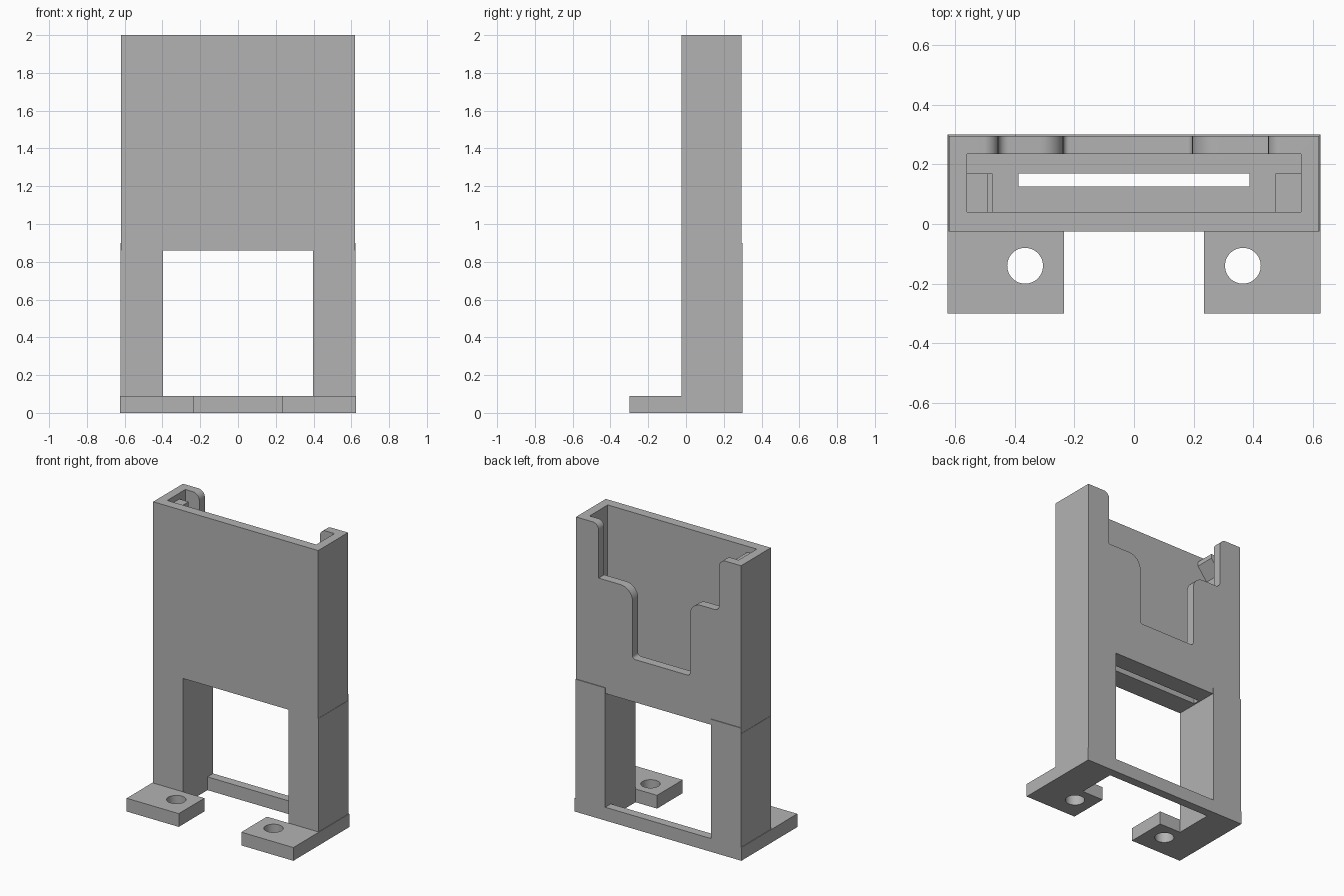
import bpy, bmesh, math
from mathutils import Vector

if "Cube" in bpy.data.objects:
    bpy.data.objects.remove(bpy.data.objects["Cube"])

GREY = (0.45, 0.45, 0.45, 1)
plastic = bpy.data.materials.new("grey plastic")
plastic.use_nodes = True
plastic.diffuse_color = GREY
plastic.node_tree.nodes["Principled BSDF"].inputs["Base Color"].default_value = GREY


def finish(name, bm):
    bmesh.ops.recalc_face_normals(bm, faces=bm.faces)
    mesh = bpy.data.meshes.new(name)
    bm.to_mesh(mesh)
    bm.free()
    mesh.materials.append(plastic)
    obj = bpy.data.objects.new(name, mesh)
    bpy.context.collection.objects.link(obj)
    return obj


def prism(name, points, axis, lo, hi):
    """Extrude a 2D outline along y (points are x, z) or z (points are x, y)."""
    bm = bmesh.new()
    place = (lambda p: (p[0], lo, p[1])) if axis == "y" else (lambda p: (p[0], p[1], lo))
    face = bm.faces.new([bm.verts.new(place(p)) for p in points])
    out = bmesh.ops.extrude_face_region(bm, geom=[face])
    verts = [g for g in out["geom"] if isinstance(g, bmesh.types.BMVert)]
    shift = (0, hi - lo, 0) if axis == "y" else (0, 0, hi - lo)
    bmesh.ops.translate(bm, verts=verts, vec=shift)
    return finish(name, bm)


def box(name, x0, x1, y0, y1, z0, z1):
    return prism(name, [(x0, y0), (x1, y0), (x1, y1), (x0, y1)], "z", z0, z1)


def rounded(corners, steps=8):
    """Replace each right-angled corner (x, z, radius) by an arc."""
    result = []
    for i, (x, z, r) in enumerate(corners):
        p = Vector((x, z))
        if r == 0:
            result.append(p)
            continue
        a = (Vector(corners[i - 1][:2]) - p).normalized() * r
        b = (Vector(corners[(i + 1) % len(corners)][:2]) - p).normalized() * r
        for k in range(steps + 1):
            t = k / steps * math.pi / 2
            result.append(p + a * (1 - math.sin(t)) + b * (1 - math.cos(t)))
    return result


def select_only(obj):
    bpy.ops.object.select_all(action="DESELECT")
    obj.select_set(True)
    bpy.context.view_layer.objects.active = obj


def cut(obj, cutters):
    for cutter in cutters:
        cutter.hide_render = True
        mod = obj.modifiers.new("cut", "BOOLEAN")
        mod.operation = "DIFFERENCE"
        mod.solver = "EXACT"
        mod.object = cutter
        select_only(obj)
        bpy.ops.object.modifier_apply(modifier=mod.name)
        bpy.data.objects.remove(cutter)
    bpy.ops.object.shade_smooth_by_angle()


# Holder shell: pocket, slot through the floor, stepped opening in the back
TOP, RIM, FLOOR = 2.0, 2.0005, 0.95
holder = box("holder_shell", -0.62, 0.62, -0.025, 0.295, 0.86, TOP)
opening = rounded([
    (0.6, 2.2, 0), (0.6, RIM, 0), (0.45, RIM, 0.045), (0.45, 1.63, 0),
    (0.195, 1.63, 0.09), (0.195, 1.15, 0.02),
    (-0.237, 1.15, 0.02), (-0.237, 1.65, 0.08),
    (-0.455, 1.65, 0.035), (-0.455, RIM, 0.05), (-0.6, RIM, 0), (-0.6, 2.2, 0)])
cut(holder, [
    box("pocket_cutter", -0.56, 0.56, 0.04, 0.235, FLOOR, 2.2),
    box("slot_cutter", -0.387, 0.387, 0.125, 0.17, 0.7, 1.1),
    prism("opening_cutter", opening, "y", 0.2, 0.4)])

# Retaining clip with sloped underside, on one wall near the rim
prism("retaining_clip", [(-0.56, 1.96), (-0.49, 1.96), (-0.49, 1.93), (-0.56, 1.84)],
      "y", 0.04, 0.17)

# Legs, raised back lips and pocket ledges, one per side
for side, s in (("left", 1), ("right", -1)):
    def pair(name, a, b, *rest):
        box(side + "_" + name, min(s * a, s * b), max(s * a, s * b), *rest)
    pair("leg", 0.397, 0.622, -0.025, 0.3, 0.09, 0.86)
    pair("leg_lip", 0.397, 0.622, 0.295, 0.3, 0.86, 0.9)
    pair("pocket_ledge", 0.475, 0.56, 0.04, 0.17, FLOOR, 1.1)

# Base: two feet joined by a rear bar, with a screw hole in each foot
half = [(0.235, -0.3), (0.626, -0.3), (0.626, 0.3)]
inner = [(0.397, 0.24), (0.397, -0.025), (0.235, -0.025)]
outline = half + [(-x, y) for x, y in reversed(half)]
outline += [(-x, y) for x, y in reversed(inner)] + inner
base = prism("base_plate", outline, "z", 0, 0.09)
circle = [(math.cos(math.tau * k / 48) * 0.06, math.sin(math.tau * k / 48) * 0.06)
          for k in range(48)]
cut(base, [prism("hole_cutter", [(x + cx, y - 0.14) for x, y in circle], "z", -0.1, 0.2)
           for cx in (-0.365, 0.365)])
